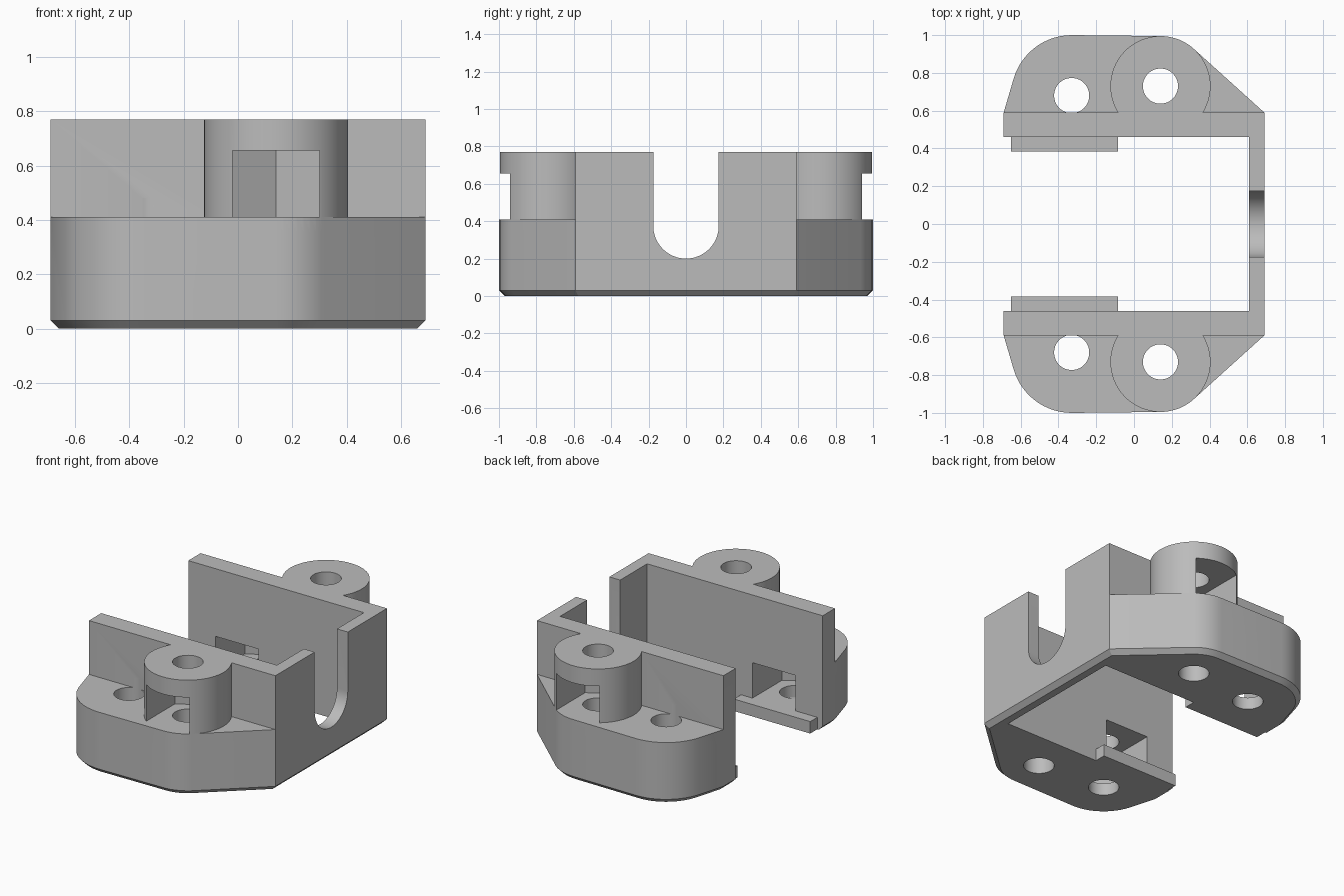
import bpy, bmesh, math
from mathutils import Vector, geometry

if "Cube" in bpy.data.objects:
    bpy.data.objects.remove(bpy.data.objects["Cube"])

grey = bpy.data.materials.new("plain grey")
grey.diffuse_color = (0.5, 0.5, 0.5, 1)
grey.use_nodes = True
grey.node_tree.nodes["Principled BSDF"].inputs["Base Color"].default_value = grey.diffuse_color

HOLE_A = (-0.33, 0.68)      # outer screw hole, nut slides in from the inside
HOLE_B = (0.14, 0.73)       # boss screw hole, nut slides in from the outside


def circle(c, r, n=64, turn=0.0):
    return [(c[0] + r * math.cos(turn + 2 * math.pi * i / n),
             c[1] + r * math.sin(turn + 2 * math.pi * i / n)) for i in range(n)]


def hull(pts):
    return [pts[i] for i in geometry.convex_hull_2d([Vector(p) for p in pts])]


def rect(x0, x1, y0, y1):
    return [(x0, y0), (x1, y0), (x1, y1), (x0, y1)]


def prism(name, pts, lo, hi, axis="z", chamfer=0.0):
    """Extrude a profile along z, or a (y, z) profile along x."""
    bm = bmesh.new()
    place = (lambda p: (p[0], p[1], lo)) if axis == "z" else (lambda p: (lo, p[0], p[1]))
    base = bm.faces.new([bm.verts.new(place(p)) for p in pts])
    ext = bmesh.ops.extrude_face_region(bm, geom=[base], use_keep_orig=True)
    step = Vector((0, 0, hi - lo)) if axis == "z" else Vector((hi - lo, 0, 0))
    bmesh.ops.translate(bm, vec=step,
                        verts=[g for g in ext["geom"] if isinstance(g, bmesh.types.BMVert)])
    bmesh.ops.recalc_face_normals(bm, faces=bm.faces)
    if chamfer:
        bmesh.ops.bevel(bm, geom=list(base.edges), offset=chamfer, segments=1,
                        affect='EDGES', clamp_overlap=False)
    me = bpy.data.meshes.new(name)
    bm.to_mesh(me)
    bm.free()
    ob = bpy.data.objects.new(name, me)
    bpy.context.collection.objects.link(ob)
    me.materials.append(grey)
    return ob


def combine(target, tool, op):
    mod = target.modifiers.new(op, 'BOOLEAN')
    mod.operation, mod.object, mod.solver = op, tool, 'EXACT'
    bpy.context.view_layer.objects.active = target
    bpy.ops.object.modifier_apply(modifier=mod.name)
    bpy.data.objects.remove(tool)


def flip(pts, s):
    return [(x, s * y) for x, y in pts]


# Base slab: rounded flanges on both sides, chamfered underneath
outline = rect(-0.69, 0.69, -0.59, 0.59)
for s in (1, -1):
    outline += flip(circle(HOLE_A, 0.32) + circle(HOLE_B, 0.265), s)
body = prism("bracket_body", hull(outline), 0, 0.41, chamfer=0.03)

# Upright walls and screw bosses
combine(body, prism("walls", rect(-0.69, 0.69, -0.59, 0.59), 0.3, 0.77), 'UNION')
for s in (1, -1):
    combine(body, prism("boss", flip(circle(HOLE_B, 0.265), s), 0.35, 0.77), 'UNION')

# Open channel and rounded slot in the end wall
combine(body, prism("channel", rect(-1, 0.61, -0.46, 0.46), -0.1, 1), 'DIFFERENCE')
slot = hull(circle((0, 0.375), 0.175) + [(-0.175, 1), (0.175, 1)])
combine(body, prism("slot", slot, 0.5, 0.8, "x"), 'DIFFERENCE')

for s in (1, -1):
    # Retaining lip along the inside foot of the wall
    combine(body, prism("lip", flip(rect(-0.65, -0.085, 0.385, 0.5), s), 0, 0.08), 'UNION')
    # Hexagonal nut pockets
    hex_a = hull(circle(HOLE_A, 0.185, 6, math.pi / 6) + [(-0.49, 0.4), (-0.17, 0.4)])
    hex_b = hull(circle(HOLE_B, 0.185, 6, math.pi / 6) + [(-0.02, 1.1), (0.30, 1.1)])
    combine(body, prism("pocket_a", flip(hex_a, s), 0.08, 0.317), 'DIFFERENCE')
    combine(body, prism("pocket_b", flip(hex_b, s), 0.41, 0.655), 'DIFFERENCE')
    # Screw holes
    combine(body, prism("hole_a", flip(circle(HOLE_A, 0.093), s), -0.1, 0.48), 'DIFFERENCE')
    combine(body, prism("hole_b", flip(circle(HOLE_B, 0.093), s), -0.1, 1), 'DIFFERENCE')

for o in bpy.context.selected_objects:
    o.select_set(False)
body.select_set(True)
bpy.context.view_layer.objects.active = body
bpy.ops.object.shade_smooth_by_angle(angle=math.radians(25))
